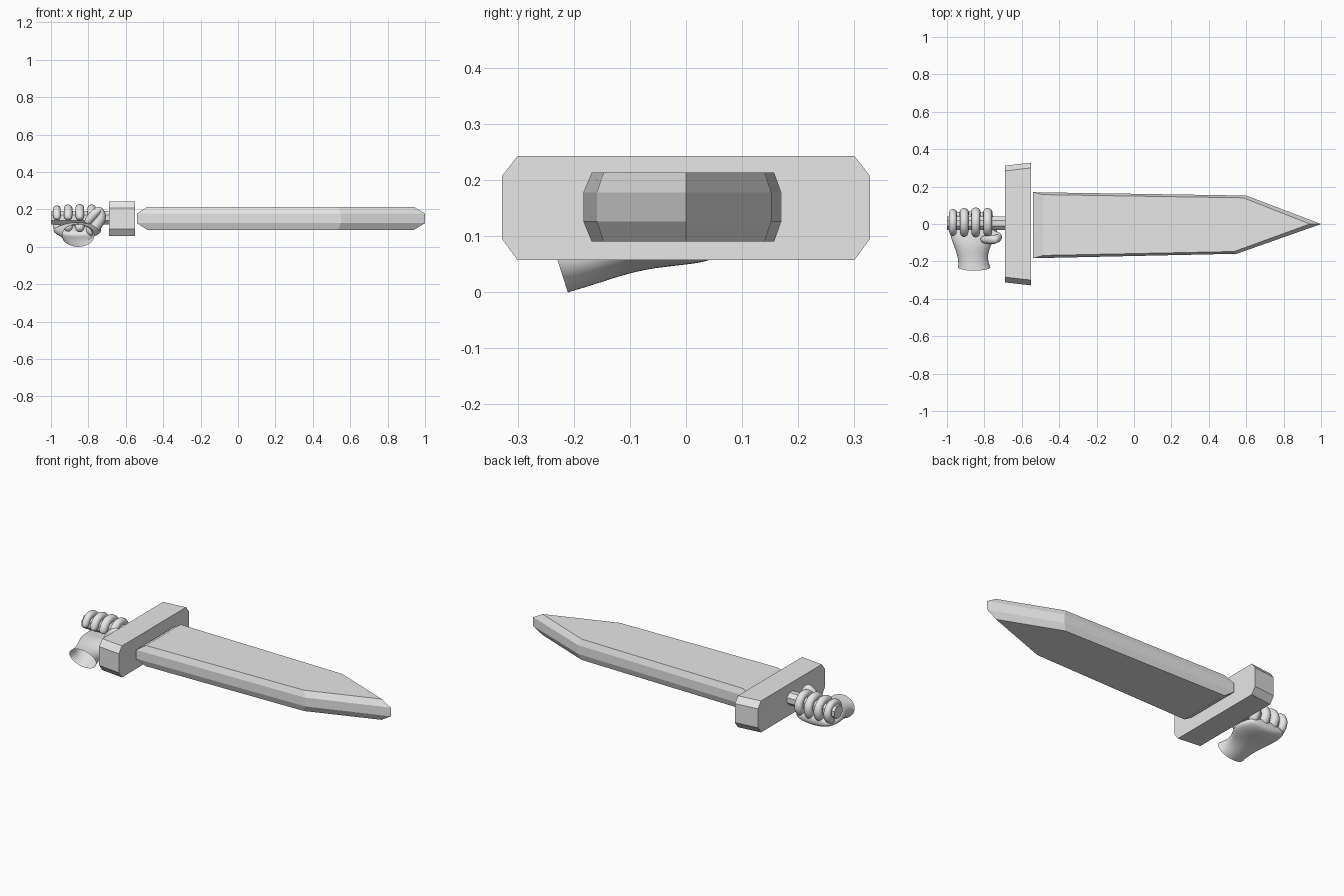
import bpy, bmesh, math
from mathutils import Vector

if "Cube" in bpy.data.objects:
    bpy.data.objects.remove(bpy.data.objects["Cube"])

grey = bpy.data.materials.new("plain grey")
grey.diffuse_color = (0.8, 0.8, 0.8, 1)
grey.use_nodes = True
grey.node_tree.nodes["Principled BSDF"].inputs["Base Color"].default_value = grey.diffuse_color


def loft(name, rings, cap_start=True, cap_end=True, smooth=False):
    """Skin a list of equal-length point rings."""
    bm = bmesh.new()
    vs = [[bm.verts.new(p) for p in r] for r in rings]
    n = len(rings[0])
    for a, b in zip(vs, vs[1:]):
        for i in range(n):
            j = (i + 1) % n
            bm.faces.new((a[i], a[j], b[j], b[i]))
    if cap_start:
        bm.faces.new(vs[0][::-1])
    if cap_end:
        bm.faces.new(vs[-1])
    bmesh.ops.recalc_face_normals(bm, faces=bm.faces)
    me = bpy.data.meshes.new(name)
    bm.to_mesh(me)
    bm.free()
    me.materials.append(grey)
    ob = bpy.data.objects.new(name, me)
    bpy.context.collection.objects.link(ob)
    if smooth:
        for p in me.polygons:
            p.use_smooth = True
        sub = ob.modifiers.new("rounding", 'SUBSURF')
        sub.levels = sub.render_levels = 2
    return ob


def tube(name, path, radii, sides=10):
    """Rounded sausage along a path, closed by shrinking end rings."""
    pts = [Vector(p) for p in path]
    tangents = [(pts[min(i + 1, len(pts) - 1)] - pts[max(i - 1, 0)]).normalized()
                for i in range(len(pts))]
    # extra small rings at both ends give round tips
    first, last = pts[0] - tangents[0] * radii[0] * .7, pts[-1] + tangents[-1] * radii[-1] * .7
    pts = [first] + pts + [last]
    tangents = [tangents[0]] + tangents + [tangents[-1]]
    radii = [radii[0] * .6] + list(radii) + [radii[-1] * .6]
    rings, side = [], Vector((1, .2, 0))
    for p, t, r in zip(pts, tangents, radii):
        side = (side - t * side.dot(t)).normalized()
        up = t.cross(side)
        rings.append([p + r * (side * math.cos(a) + up * math.sin(a))
                      for a in (2 * math.pi * k / sides for k in range(sides))])
    return loft(name, rings, smooth=True)


# Blade: bevelled slab with a pointed outline
outer = [(-.54, -.183), (.55, -.159), (1, 0), (.60, .152), (-.54, .170)]
inner = [(-.485, -.168), (.535, -.147), (.94, 0), (.585, .140), (-.485, .157)]
loft("blade", [[(x, y, z) for x, y in outline] for outline, z in
               ((inner, .09), (outer, .126), (outer, .178), (inner, .213))])

# Crossguard: chamfered bar, slightly wider on the blade side
def guard_ring(x, w):
    c = w - .028
    yz = [(-c, .057), (c, .057), (w, .095), (w, .207),
          (c, .243), (-c, .243), (-w, .207), (-w, .095)]
    return [(x, y, z) for y, z in yz]

loft("crossguard", [guard_ring(-.69, .312), guard_ring(-.55, .328)])

# Grip: eight-sided rod
loft("grip", [[(x, .004 + .04 * math.cos(a), .155 + .04 * math.sin(a))
               for a in (math.pi / 8 + k * math.pi / 4 for k in range(8))]
              for x in (-1, -.68)])

# Palm and wrist: lofted ovals, open at the wrist
sections = [  # y, left, right, bottom, top, tilt
    (-.230, -.944, -.766, -.002, .122, .020),
    (-.215, -.940, -.774, .002, .122, .018),
    (-.170, -.945, -.782, .014, .122, .012),
    (-.115, -.965, -.765, .030, .134, .004),
    (-.060, -.988, -.728, .042, .130, 0),
    (.000, -.990, -.728, .048, .124, 0),
    (.040, -.985, -.745, .054, .126, 0),
    (.068, -.970, -.770, .068, .116, 0),
]
rings = []
for y, x0, x1, z0, z1, tilt in sections:
    rings.append([((x0 + x1) / 2 + (x1 - x0) / 2 * math.cos(a),
                   y - tilt * math.sin(a),
                   (z0 + z1) / 2 + (z1 - z0) / 2 * math.sin(a))
                  for a in (2 * math.pi * k / 16 for k in range(16))])
loft("palm", rings, cap_start=False, smooth=True)

# Fingers: curl round the back and over the grip
for name, x, r, size in (("little_finger", -.968, .0215, .94), ("ring_finger", -.908, .024, 1),
                         ("middle_finger", -.846, .025, 1.03), ("index_finger", -.782, .024, 1)):
    path = []
    for deg in (-70, -35, 0, 35, 70, 105, 140, 175):
        a = math.radians(deg)
        path.append((x, .008 + .058 * size * math.cos(a), .153 + .055 * size * math.sin(a)))
    tube(name, path, [r * 1.1] * 3 + [r] * 5)

# Thumb: rises beside the guard and folds over the fingertips
tube("thumb", [(-.785, -.055, .085), (-.742, -.068, .130), (-.722, -.074, .175),
               (-.732, -.080, .203), (-.768, -.086, .180), (-.802, -.082, .135)],
     [.036, .032, .027, .026, .026, .023])
